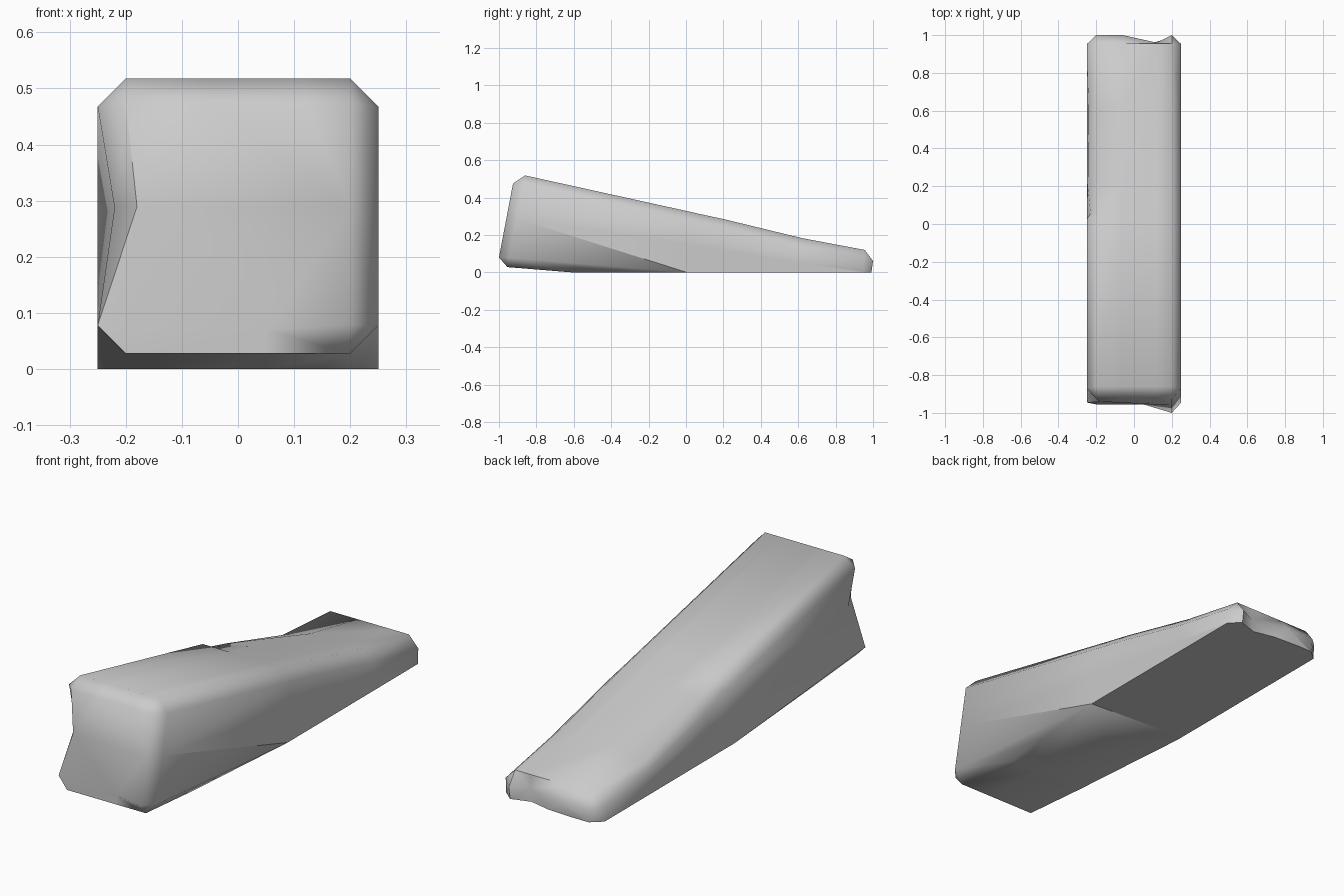
import bpy, bmesh, math
from mathutils import Vector

if "Cube" in bpy.data.objects:
    bpy.data.objects.remove(bpy.data.objects["Cube"])

# Each ring: half width, corner chamfer, (y, z) of the bottom, (y, z) of the top
RINGS = [
    (0.20, 0.00, (-1.00, 0.08), (-0.925, 0.475)),
    (0.25, 0.05, (-0.955, 0.028), (-0.86, 0.518)),
    (0.25, 0.05, (0.00, -0.05), (0.03, 0.322)),
    (0.25, 0.05, (0.03, -0.053), (0.06, 0.315)),
    (0.25, 0.05, (0.20, -0.067), (0.20, 0.285)),
    (0.25, 0.05, (0.62, -0.10), (0.62, 0.183)),
    (0.25, 0.05, (0.94, -0.13), (0.955, 0.12)),
    (0.20, 0.00, (0.98, -0.08), (1.00, 0.06)),
]


def ring(h, c, low, high):
    """Chamfered section, leaning between its bottom and top points."""
    zb, zt = low[1], high[1]
    mid = zb + (zt - zb) * 0.53
    xz = [(-0.2, zb), (0.05, zb), (0.2, zb),
          (h, zb + c), (h, mid), (h, zt - c),
          (0.2, zt), (0.12, zt), (-0.06, zt), (-0.2, zt),
          (-h, zt - c), (-h, mid), (-h, zb + c)]
    return [Vector((x, low[0] + (high[0] - low[0]) * (z - zb) / (zt - zb), z))
            for x, z in xz]


rings = [ring(*r) for r in RINGS]

# Chips and dents: ring, point, offset
DENTS = [
    (0, 0, (0, 0.045, -0.01)), (0, 1, (0, 0.045, -0.01)), (0, 12, (0, 0.045, -0.01)),
    (0, 11, (0.02, 0.02, 0)), (1, 11, (0.03, 0.04, 0)),
    (3, 9, (0.01, 0, -0.015)), (3, 10, (0.02, 0, -0.01)),
    (4, 9, (0, 0, -0.025)), (4, 10, (0.005, 0, -0.02)),
    (5, 9, (-0.01, 0, -0.048)), (5, 10, (0.01, 0, -0.03)),
    (7, 7, (0, -0.04, 0)), (7, 1, (0.05, -0.015, 0)),
]
for r, p, off in DENTS:
    rings[r][p] += Vector(off)

# Loft the rings and close the ends
bm = bmesh.new()
loops = [[bm.verts.new(p) for p in r] for r in rings]
n = len(loops[0])
for a, b in zip(loops, loops[1:]):
    for i in range(n):
        j = (i + 1) % n
        bm.faces.new((a[i], a[j], b[j], b[i]))
bm.faces.new(loops[0])
bm.faces.new(loops[-1])
bmesh.ops.remove_doubles(bm, verts=bm.verts[:], dist=0.0005)
bmesh.ops.triangulate(bm, faces=bm.faces[:])
bmesh.ops.recalc_face_normals(bm, faces=bm.faces[:])

# Slice off the tilted underside so the wedge rests flat
bmesh.ops.bisect_plane(bm, geom=bm.verts[:] + bm.edges[:] + bm.faces[:],
                       plane_co=(0, 0, 0), plane_no=(0, 0, 1), clear_inner=True)
bmesh.ops.holes_fill(bm, edges=[e for e in bm.edges if e.is_boundary], sides=0)
bmesh.ops.recalc_face_normals(bm, faces=bm.faces[:])

mesh = bpy.data.meshes.new("wedge_block")
bm.to_mesh(mesh)
bm.free()
block = bpy.data.objects.new("wedge_block", mesh)
bpy.context.collection.objects.link(block)
bpy.context.view_layer.objects.active = block
block.select_set(True)
bpy.ops.object.shade_smooth_by_angle(angle=math.radians(52))
